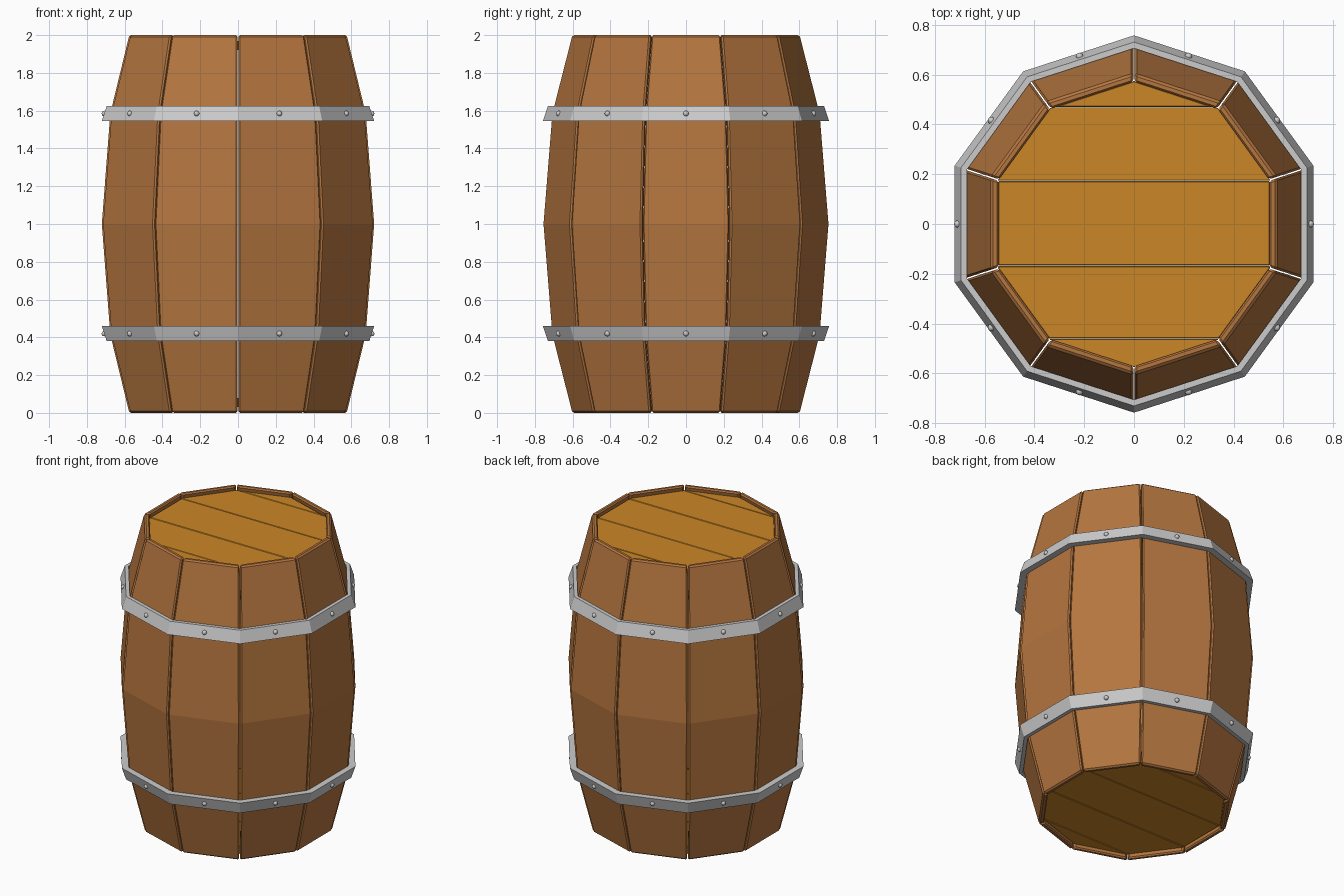
import bpy, bmesh, math
from mathutils import Vector, Matrix

if "Cube" in bpy.data.objects:
    bpy.data.objects.remove(bpy.data.objects["Cube"])

N = 10
HALF = math.pi / N
C, S = math.cos(HALF), math.sin(HALF)


def material(name, rgb):
    m = bpy.data.materials.new(name)
    m.diffuse_color = (*rgb, 1)
    m.use_nodes = True
    m.node_tree.nodes["Principled BSDF"].inputs["Base Color"].default_value = m.diffuse_color
    return m


STAVE = material("stave_wood", (0.46, 0.18, 0.05))
LID = material("lid_wood", (0.60, 0.24, 0.02))


def finish(name, bm, mat=None, bevel=0):
    bmesh.ops.recalc_face_normals(bm, faces=bm.faces)
    me = bpy.data.meshes.new(name)
    bm.to_mesh(me)
    bm.free()
    ob = bpy.data.objects.new(name, me)
    bpy.context.collection.objects.link(ob)
    if mat:
        me.materials.append(mat)
    if bevel:
        b = ob.modifiers.new("bevel", 'BEVEL')
        b.width, b.segments = bevel, 1
        b.limit_method, b.angle_limit = 'ANGLE', math.radians(30)
    return ob


def loft(bm, rings, closed=False):
    """Join equal-sized rings of points; cap the ends unless closed."""
    vs = [[bm.verts.new(p) for p in r] for r in rings]
    n = len(vs[0])
    for k in range(len(vs) if closed else len(vs) - 1):
        a, b = vs[k], vs[(k + 1) % len(vs)]
        for i in range(n):
            j = (i + 1) % n
            bm.faces.new((a[i], a[j], b[j], b[i]))
    if not closed:
        bm.faces.new(vs[0])
        bm.faces.new(vs[-1])


def decagon(r, z):
    return [(r * math.cos((2 * i + 1) * HALF), r * math.sin((2 * i + 1) * HALF), z)
            for i in range(N)]


# Staves: bent boards with corner radii given at each height
PROFILE = [(0.0, 0.605), (0.415, 0.711), (1.0, 0.758), (1.585, 0.711), (2.0, 0.605)]
THICK, GAP = 0.035, 0.003
for k in range(N):
    bm = bmesh.new()
    rings = []
    for z, r in PROFILE:
        ri = r - THICK
        rings.append([(r * C, -r * S + GAP, z), (r * C, r * S - GAP, z),
                      (ri * C, ri * S - GAP, z), (ri * C, -ri * S + GAP, z)])
    loft(bm, rings)
    bm.transform(Matrix.Rotation(2 * HALF * k, 4, 'Z'))
    finish(f"stave_{k + 1}", bm, STAVE, 0.009)

# Lids: decagonal discs cut into planks running along x
CUTS = [-0.7, -0.462, -0.167, 0.173, 0.470, 0.7]
for end, z0, z1 in (("bottom", 0.03, 0.08), ("top", 1.92, 1.97)):
    for i, (lo, hi) in enumerate(zip(CUTS, CUTS[1:])):
        bm = bmesh.new()
        loft(bm, [decagon(0.575, z0), decagon(0.575, z1)])
        for y, side in ((lo + 0.001, -1), (hi - 0.001, 1)):
            geom = bm.verts[:] + bm.edges[:] + bm.faces[:]
            bmesh.ops.bisect_plane(bm, geom=geom, plane_co=(0, y, 0),
                                   plane_no=(0, side, 0), clear_outer=True)
            bmesh.ops.holes_fill(bm, edges=[e for e in bm.edges if e.is_boundary])
        finish(f"{end}_lid_plank_{i + 1}", bm, LID, 0.004)

# Metal hoops, flared to follow the staves, with a rivet on each face
for end, z_mid, s in (("lower", 0.42, 1), ("upper", 1.585, -1)):
    bm = bmesh.new()
    zn, zf = z_mid - s * 0.04, z_mid + s * 0.04
    loft(bm, [decagon(0.706, zn), decagon(0.731, zn),
              decagon(0.758, zf), decagon(0.712, zf)], closed=True)
    finish(f"{end}_hoop", bm)
    for k in range(N):
        a = 2 * HALF * k
        bm = bmesh.new()
        bmesh.ops.create_uvsphere(bm, u_segments=10, v_segments=6, radius=0.015)
        r = 0.7445 * C
        bm.transform(Matrix.Translation(Vector((r * math.cos(a), r * math.sin(a), z_mid))))
        for f in bm.faces:
            f.smooth = True
        finish(f"{end}_rivet_{k + 1}", bm)
